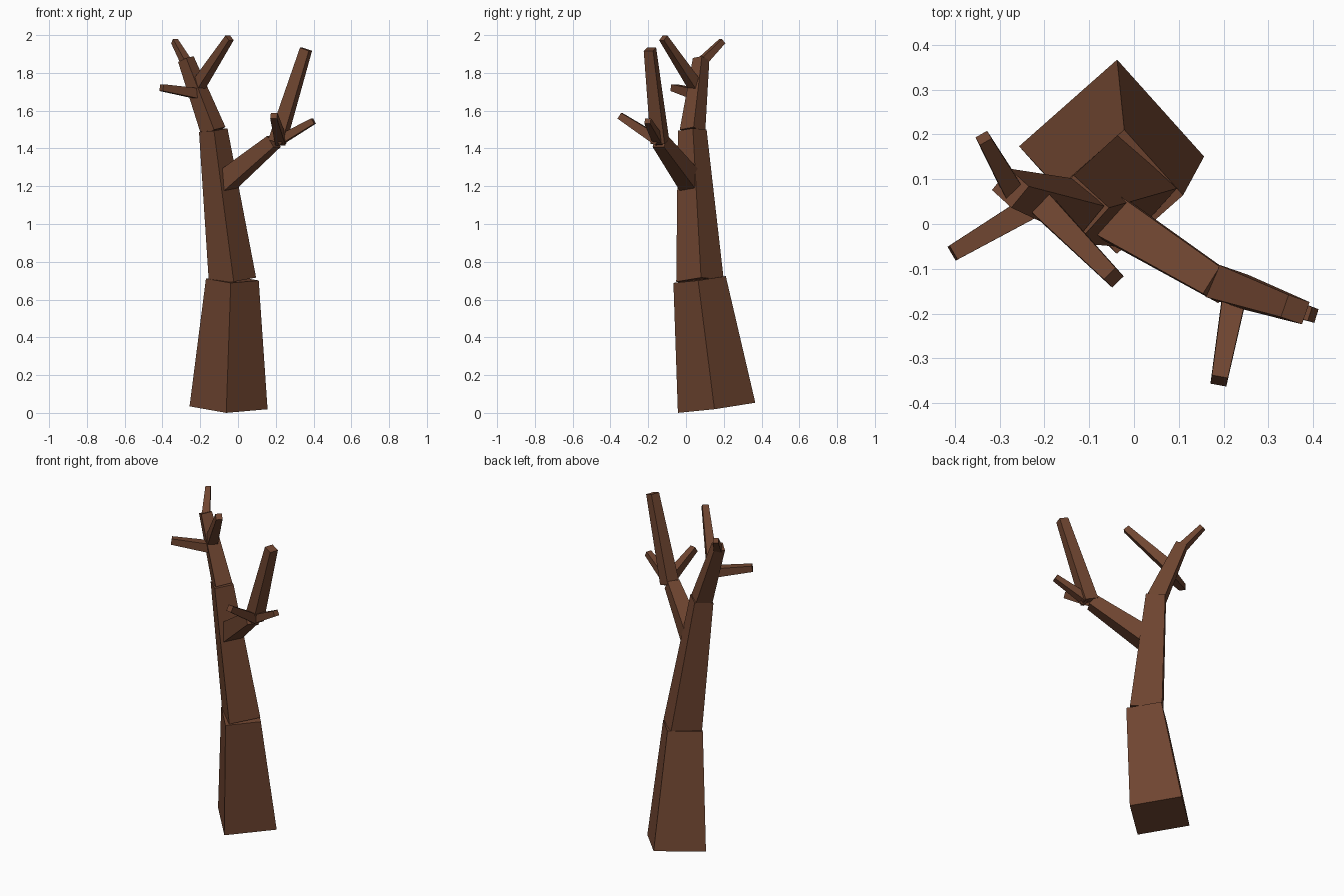
import bpy
from mathutils import Vector

if "Cube" in bpy.data.objects:
    bpy.data.objects.remove(bpy.data.objects["Cube"])

bark = bpy.data.materials.new("brown_bark")
bark.diffuse_color = (0.16, 0.06, 0.03, 1)
bark.use_nodes = True
bark.node_tree.nodes["Principled BSDF"].inputs["Base Color"].default_value = bark.diffuse_color


def limb(name, start, end, r0, r1, corner=None):
    """Tapered four-sided limb, ends square to its axis.
    r0/r1 are half diagonals; corner is a direction pointing at one corner
    (without it, the limb has level side edges)."""
    p0, p1 = Vector(start), Vector(end)
    axis = (p1 - p0).normalized()
    if corner:
        a = Vector(corner)
        a = (a - axis * a.dot(axis)).normalized()
    else:
        level = axis.cross(Vector((0, 0, 1))).normalized()
        a = (level + axis.cross(level)).normalized()
    b = axis.cross(a)
    ring = (a, b, -a, -b)
    verts = [p0 + d * r0 for d in ring] + [p1 + d * r1 for d in ring]
    faces = [(3, 2, 1, 0), (4, 5, 6, 7)]
    faces += [(i, (i + 1) % 4, (i + 1) % 4 + 4, i + 4) for i in range(4)]
    mesh = bpy.data.meshes.new(name)
    mesh.from_pydata(verts, [], faces)
    mesh.materials.append(bark)
    obj = bpy.data.objects.new(name, mesh)
    bpy.context.collection.objects.link(obj)


# Trunk, three stacked sections
limb("trunk_base", (-0.05, 0.162, 0.027), (-0.03, 0.072, 0.706), 0.207, 0.14, (1, -0.06, 0))
limb("trunk_middle", (-0.029, 0.074, 0.70), (-0.131, 0.033, 1.497), 0.126, 0.076, (1, 0.05, 0))
limb("trunk_top", (-0.13, 0.034, 1.49), (-0.276, 0.08, 1.873), 0.068, 0.044, (1, 0.1, 0.38))

# Large side branch and its upright continuation
limb("side_branch", (-0.10, 0.046, 1.196), (0.19, -0.136, 1.437), 0.078, 0.05)
limb("upright_branch", (0.207, -0.138, 1.435), (0.36, -0.191, 1.925), 0.055, 0.037)

# Small twigs: name, start, end, thickness at start and end
twigs = [
    ("right_twig", (0.215, -0.145, 1.44), (0.40, -0.203, 1.545), 0.05, 0.032),
    ("front_twig", (0.227, -0.145, 1.44), (0.19, -0.35, 1.573), 0.055, 0.036),
    ("left_twig", (-0.21, 0.05, 1.69), (-0.405, -0.065, 1.722), 0.055, 0.036),
    ("forward_twig", (-0.222, 0.06, 1.715), (-0.045, -0.12, 1.985), 0.06, 0.036),
    ("tip_twig", (-0.27, 0.075, 1.85), (-0.336, 0.192, 1.968), 0.045, 0.03),
]
for name, start, end, w0, w1 in twigs:
    limb(name, start, end, w0 * 0.707, w1 * 0.707)
